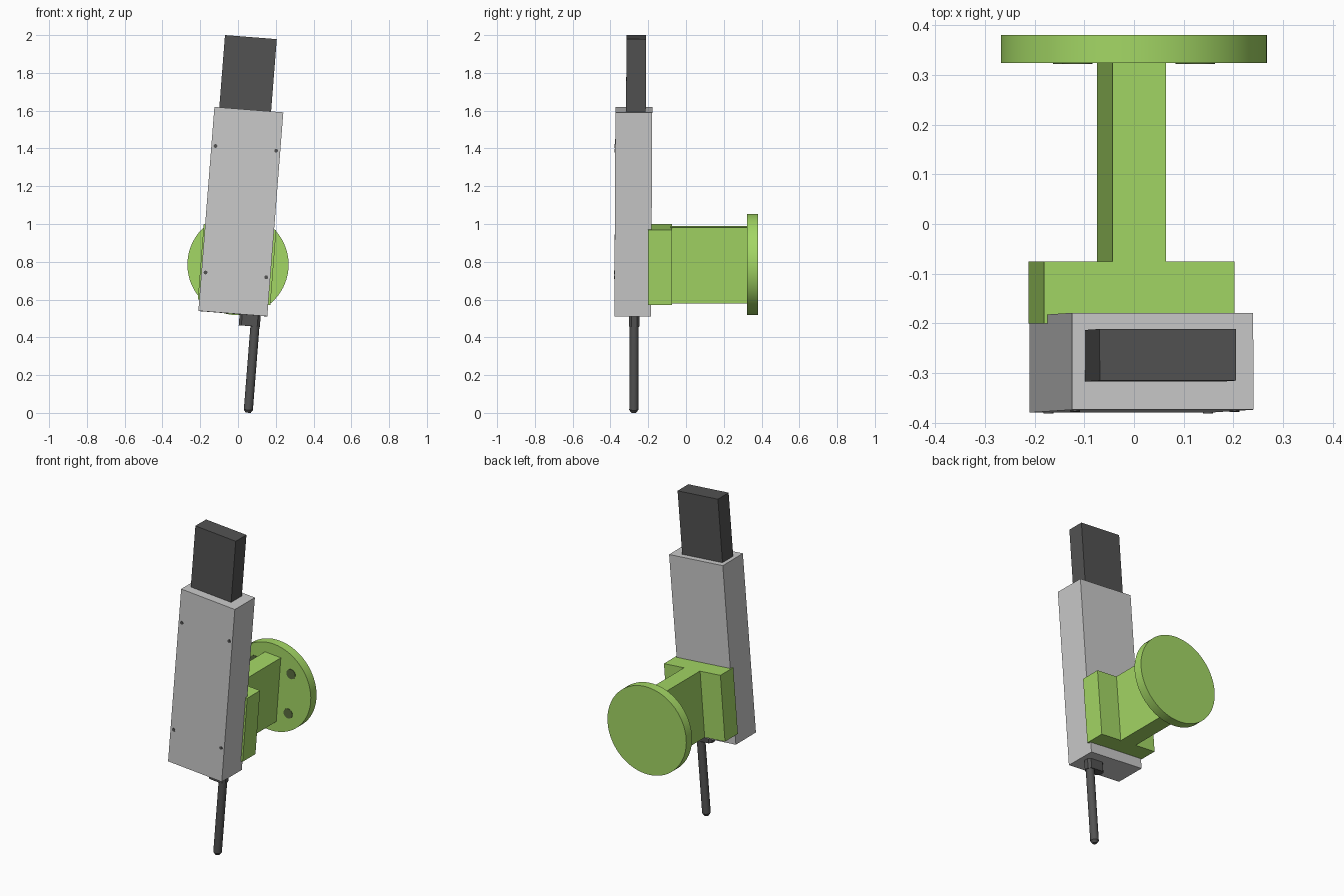
import bpy, bmesh, math
from mathutils import Matrix, Vector

if "Cube" in bpy.data.objects:
    bpy.data.objects.remove(bpy.data.objects["Cube"])


def material(name, rgb):
    m = bpy.data.materials.new(name)
    m.use_nodes = True
    m.diffuse_color = (*rgb, 1)
    m.node_tree.nodes["Principled BSDF"].inputs["Base Color"].default_value = (*rgb, 1)
    return m


SILVER = material("light grey", (0.59, 0.59, 0.59))
DARK = material("dark grey", (0.085, 0.085, 0.085))
GREEN = material("leaf green", (0.37, 0.68, 0.13))
SHADE = material("dark olive", (0.1, 0.15, 0.05))

# Leaning frame shared by the housing, blade, rod and mount
LEAN = (Matrix.Translation((0.015, -0.279, 1.065))
        @ Matrix.Rotation(math.radians(4.5), 4, "Y"))
NOD = Matrix.Rotation(math.radians(-0.3), 4, "X")


def finish(name, bm, mat, frame):
    bmesh.ops.transform(bm, matrix=frame, verts=bm.verts)
    bmesh.ops.recalc_face_normals(bm, faces=bm.faces)
    me = bpy.data.meshes.new(name)
    bm.to_mesh(me)
    bm.free()
    me.materials.append(mat)
    ob = bpy.data.objects.new(name, me)
    bpy.context.collection.objects.link(ob)
    return ob


def box(name, size, at, mat, frame):
    bm = bmesh.new()
    bmesh.ops.create_cube(bm, size=1)
    bmesh.ops.scale(bm, vec=size, verts=bm.verts)
    bmesh.ops.translate(bm, vec=at, verts=bm.verts)
    return finish(name, bm, mat, frame)


def cylinder(name, r1, r2, depth, at, mat, frame, axis="Z", sides=20):
    bm = bmesh.new()
    bmesh.ops.create_cone(bm, cap_ends=True, segments=sides, radius1=r1, radius2=r2, depth=depth)
    if axis == "Y":
        bmesh.ops.rotate(bm, matrix=Matrix.Rotation(math.pi / 2, 3, "X"), verts=bm.verts)
    bmesh.ops.translate(bm, vec=at, verts=bm.verts)
    ob = finish(name, bm, mat, frame)
    bpy.ops.object.select_all(action="DESELECT")
    bpy.context.view_layer.objects.active = ob
    ob.select_set(True)
    bpy.ops.object.shade_smooth_by_angle(angle=math.radians(35))
    return ob


BODY = LEAN @ NOD

# Housing with the flat blade rising from its top
box("housing", (0.366, 0.195, 1.083), (0, 0, 0), SILVER, BODY)
box("blade", (0.275, 0.104, 0.426), (-0.0195, 0.011, 0.7125), DARK, BODY)

# Four small screws on the housing front
for sx, side in ((-1, "right"), (1, "left")):
    for sz, level in ((-1, "lower"), (1, "upper")):
        cylinder(f"{level}_{side}_screw", 0.01, 0.01, 0.008,
                 (sx * 0.161, -0.0965, sz * 0.336), DARK, BODY, "Y", 12)

# Elongated collar with chamfered corners under the housing
bm = bmesh.new()
w, d, c = 0.056, 0.028, 0.014
outline = [(w, d - c), (w - c, d), (c - w, d), (-w, d - c),
           (-w, c - d), (c - w, -d), (w - c, -d), (w, c - d)]
base = bm.faces.new([bm.verts.new((x + 0.092, y + 0.008, -0.6)) for x, y in outline])
top = bmesh.ops.extrude_face_region(bm, geom=[base])["geom"]
bmesh.ops.translate(bm, vec=(0, 0, 0.08),
                    verts=[v for v in top if isinstance(v, bmesh.types.BMVert)])
finish("rod_collar", bm, DARK, BODY)

# Thin rod with a tapered tip
cylinder("rod", 0.024, 0.024, 0.49, (0.122, 0.008, -0.798), DARK, BODY)
cylinder("rod_tip", 0.013, 0.024, 0.015, (0.122, 0.008, -1.0505), DARK, BODY)

# Mounting block and the stem behind it
box("mount_block", (0.385, 0.125, 0.4), (0.002, 0.1415, -0.281), GREEN, LEAN)
box("mount_stem", (0.108, 0.41, 0.402), (0.002, 0.401, -0.281), GREEN, LEAN)

# Round flange
FLANGE = Matrix.Translation((0, 0.352, 0.785)) @ Matrix.Rotation(math.radians(4.5), 4, "Y")
cylinder("flange", 0.268, 0.268, 0.056, (0, 0, 0), GREEN, FLANGE, "Y", 64)

# Bolt holes on the flange's inner face
for sx, side in ((-1, "right"), (1, "left")):
    for sz, level in ((-1, "lower"), (1, "upper")):
        cylinder(f"{level}_{side}_bolt_hole", 0.03, 0.03, 0.006,
                 (sx * 0.124, -0.027, sz * 0.124), SHADE, FLANGE, "Y")
